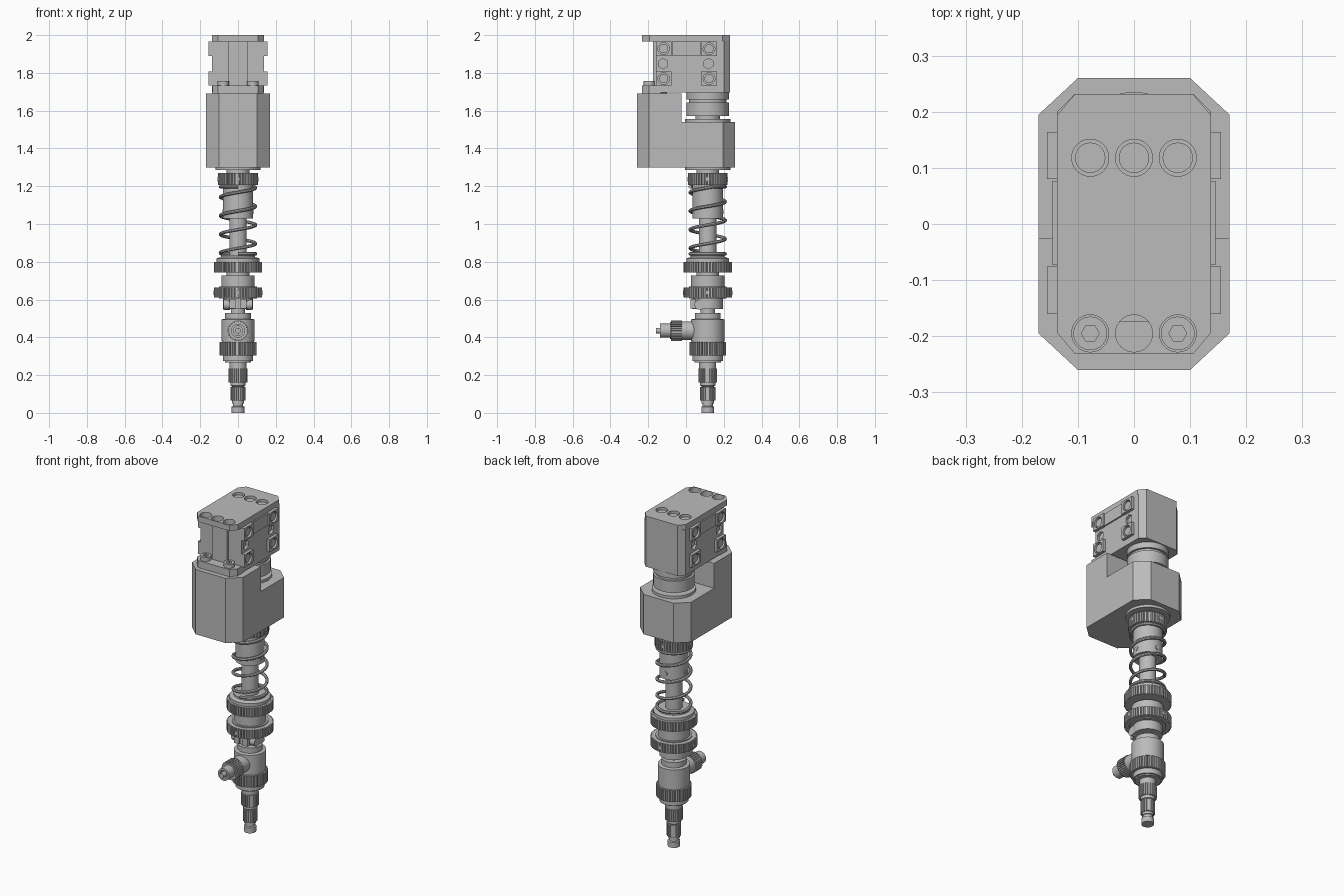
import bpy, bmesh, math
from math import sin, cos, pi
from mathutils import Matrix

if "Cube" in bpy.data.objects:
    bpy.data.objects.remove(bpy.data.objects["Cube"], do_unlink=True)

metal = bpy.data.materials.new("machined grey")
metal.use_nodes = True
GREY = (0.5, 0.5, 0.5, 1)
metal.diffuse_color = GREY
metal.node_tree.nodes["Principled BSDF"].inputs["Base Color"].default_value = GREY
AX = 0.115          # y of the spindle axis
FORWARD = Matrix.Rotation(pi / 2, 4, 'X')    # local z -> -y


def finish(name, bm, matrix=None, smooth=True):
    if matrix is not None:
        bm.transform(matrix)
    bmesh.ops.recalc_face_normals(bm, faces=bm.faces)
    mesh = bpy.data.meshes.new(name)
    bm.to_mesh(mesh)
    bm.free()
    mesh.materials.append(metal)
    ob = bpy.data.objects.new(name, mesh)
    bpy.context.collection.objects.link(ob)
    if smooth:
        shade(ob)
    return ob


def select(ob):
    bpy.ops.object.select_all(action='DESELECT')
    ob.select_set(True)
    bpy.context.view_layer.objects.active = ob


def shade(ob):
    select(ob)
    bpy.ops.object.shade_smooth_by_angle(angle=math.radians(30))


def prism(name, pts, z0, z1, matrix=None):
    """Extrude an outline from z0 to z1."""
    bm = bmesh.new()
    face = bm.faces.new([bm.verts.new((x, y, z0)) for x, y in pts])
    top = bmesh.ops.extrude_face_region(bm, geom=[face])["geom"]
    bmesh.ops.translate(bm, vec=(0, 0, z1 - z0),
                        verts=[v for v in top if isinstance(v, bmesh.types.BMVert)])
    return finish(name, bm, matrix, False)


def box(name, x0, x1, y0, y1, z0, z1):
    return prism(name, [(x0, y0), (x1, y0), (x1, y1), (x0, y1)], z0, z1)


def lathe(name, profile, matrix, n=48):
    """Revolve (radius, height) points about local z, ends capped."""
    bm = bmesh.new()
    rings = [[bm.verts.new((r * cos(2 * pi * i / n), r * sin(2 * pi * i / n), z))
              for i in range(n)] for r, z in profile]
    for a, b in zip(rings, rings[1:]):
        for i in range(n):
            j = (i + 1) % n
            bm.faces.new((a[i], a[j], b[j], b[i]))
    bm.faces.new(rings[0])
    bm.faces.new(rings[-1])
    return finish(name, bm, matrix)


def steps(sections):
    """Stepped profile from (radius, bottom, top) sections."""
    return [p for r, a, b in sections for p in ((r, a), (r, b))]


def knurl(name, r, z0, z1, teeth, depth, matrix):
    pts = []
    for i in range(teeth):
        for f, rad in ((0, r), (.6, r), (.68, r - depth), (.92, r - depth)):
            a = 2 * pi * (i + f) / teeth
            pts.append((rad * cos(a), rad * sin(a)))
    return prism(name, pts, z0, z1, matrix)


def disc(name, r, loc, depth, turn=None, n=32):
    m = Matrix.Translation(loc) @ (turn or Matrix())
    return lathe(name, [(r, -depth / 2), (r, depth / 2)], m, n)


def cut(ob, cutter):
    cutter.hide_render = True
    mod = ob.modifiers.new("cut", 'BOOLEAN')
    mod.operation, mod.solver, mod.object = 'DIFFERENCE', 'EXACT', cutter
    select(ob)
    bpy.ops.object.modifier_apply(modifier=mod.name)
    bpy.data.objects.remove(cutter, do_unlink=True)


def chamfered(x, y0, y1, cx, cy):
    return [(-x, y0 + cy), (-x + cx, y0), (x - cx, y0), (x, y0 + cy),
            (x, y1 - cy), (x - cx, y1), (-x + cx, y1), (-x, y1 - cy)]


SPINDLE = Matrix.Translation((0, AX, 0))
SIDEWAYS = Matrix.Rotation(pi / 2, 4, 'Y')

# Gear housing with a low step at the back
housing = prism("housing", chamfered(.17, -.26, .26, .07, .065), 1.30, 1.69)
cut(housing, box("housing_cutter", -.3, .3, -.025, .4, 1.54, 1.8))

# Motor block: body, front rib, top plate and lower flange
body = prism("motor_body", [(-.137, -.16), (.137, -.16), (.137, .2), (.105, .232),
                            (-.105, .232), (-.137, .2)], 1.695, 1.97)
box("front_rib", -.05, .05, -.175, -.155, 1.73, 1.968)
plate = prism("top_plate", chamfered(.137, -.232, .232, .032, .038), 1.966, 2.0)
flange = prism("lower_flange", chamfered(.135, -.232, -.1, .03, .036), 1.69, 1.733)
for x in (-.078, 0, .078):
    cut(plate, disc("hole_cutter", .033, (x, -.195, 1.98), .1))
    cut(plate, disc("bore_cutter", .033, (x, .118, 2.0), .04))
    lathe("plate_screw", steps([(.027, 1.97, 1.988)]), Matrix.Translation((x, .118, 0)), 32)
    if x:
        screw = disc("flange_screw", .03, (x, -.195, 1.742), .03)
        cut(screw, disc("hex_cutter", .016, (x, -.195, 1.757), .03, n=6))
        shade(screw)

# Side bosses with sockets, on both sides of the motor block
for s in (-1, 1):
    lo, hi = sorted((s * .125, s * .155))
    for y in (-.118, .122):
        for z in (1.928, 1.77):
            boss = box("side_boss", lo, hi, y - .042, y + .042, z - .038, z + .038)
            cut(boss, disc("socket_cutter", .031, (s * .155, y, z), .03, SIDEWAYS))
            disc("side_screw", .024, (s * .141, y, z), .014, SIDEWAYS)
        cut(body, disc("middle_cutter", .028, (s * .137, y - .003, 1.849), .03,
                       SIDEWAYS, 6))
    lo, hi = sorted((s * .125, s * .145))
    box("side_strip", lo, hi, -.073, .077, 1.892, 1.965)

# Coupling between motor and housing
lathe("coupling", steps([(.12, 1.535, 1.556), (.065, 1.556, 1.573), (.113, 1.573, 1.643),
                         (.1, 1.643, 1.66), (.113, 1.66, 1.7)]), SPINDLE)

# Spindle: stepped shaft between the housing and the clamp
lathe("spindle_upper", steps([(.038, .52, .55), (.08, .55, .605), (.1, .605, .67),
                              (.088, .67, .727), (.06, .727, .745), (.1, .745, .8),
                              (.113, .8, .818), (.09, .825, .835), (.046, .835, 1.03),
                              (.08, 1.03, 1.21), (.06, 1.21, 1.285),
                              (.12, 1.285, 1.305)]), SPINDLE)
knurl("upper_nut", .105, 1.207, 1.27, 44, .008, SPINDLE)
knurl("spring_nut", .128, .742, .798, 52, .008, SPINDLE)
knurl("lock_nut", .128, .61, .664, 52, .008, SPINDLE)

# Set screws and clamp screws
for r, z in ((.105, 1.238), (.128, .637), (.08, 1.065)):
    for a in (0, pi / 2, pi, -pi / 2):
        disc("set_screw", .012, (r * cos(a), AX + r * sin(a), z), .006,
             Matrix.Rotation(a, 4, 'Z') @ SIDEWAYS, 16)
for s in (-1, 1):
    disc("clamp_screw", .027, (s * .06, .072, .573), .034, SIDEWAYS)
    box("clamp_jaw", *sorted((s * .012, s * .045)), .025, .09, .552, .602)

# Compression spring
curve = bpy.data.curves.new("spring", 'CURVE')
curve.dimensions, curve.bevel_depth, curve.bevel_resolution = '3D', .009, 2
curve.use_fill_caps = True
path = curve.splines.new('POLY')
COUNT, TURNS = 180, 5
path.points.add(COUNT - 1)
for i, p in enumerate(path.points):
    t = i / (COUNT - 1) * TURNS
    rise = min(max((t - .7) / (TURNS - 1.4), 0), 1)      # flat end coils
    a = 2 * pi * t - pi / 2
    p.co = (.093 * cos(a), AX + .093 * sin(a), .842 + .355 * rise, 1)
spring = bpy.data.objects.new("spring", curve)
curve.materials.append(metal)
bpy.context.collection.objects.link(spring)
select(spring)
bpy.ops.object.convert(target='MESH')
shade(bpy.context.object)

# Lower valve body and stepped nozzle
lathe("nozzle", steps([(.034, 0, .032), (.027, .036, .05), (.032, .05, .14), (.04, .145, .165),
                       (.042, .165, .235), (.045, .235, .268), (.07, .268, .275),
                       (.08, .275, .305), (.085, .305, .38), (.088, .38, .495),
                       (.068, .498, .53)]), SPINDLE)
knurl("body_nut", .097, .305, .374, 44, .008, SPINDLE)
knurl("nozzle_grip_upper", .049, .162, .234, 26, .006, SPINDLE)
knurl("nozzle_grip_lower", .04, .065, .138, 22, .005, SPINDLE)

# Side inlet pointing forward
INLET = Matrix.Translation((0, 0, .435)) @ FORWARD
lathe("inlet", steps([(.05, -.09, .02), (.045, .02, .085), (.037, .085, .138)])
      + [(.025, .138), (.025, .115), (.015, .115), (.015, .16)], INLET, 32)
knurl("inlet_nut", .055, .022, .08, 28, .006, INLET)
